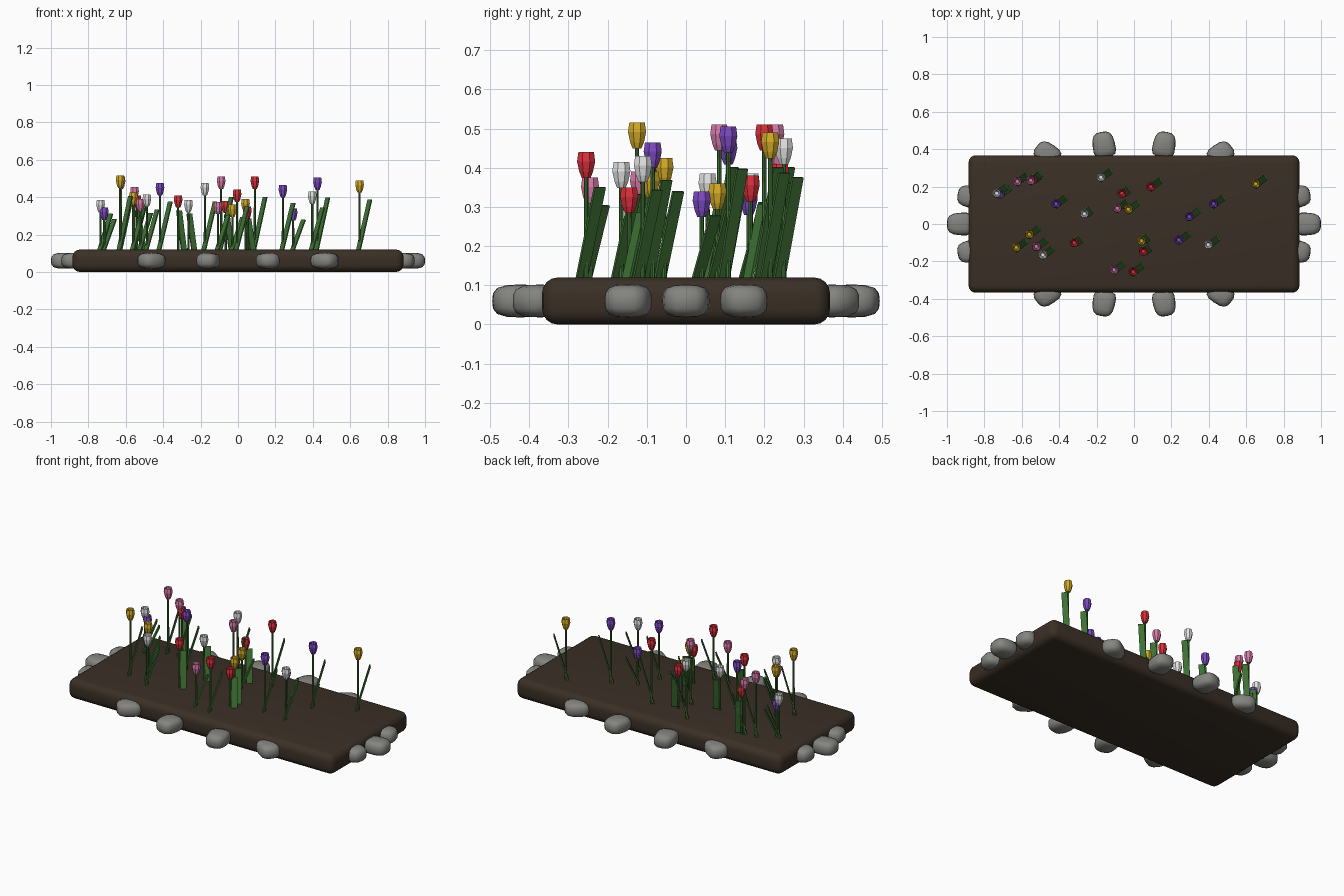
import bpy, bmesh, math
from mathutils import Vector, Matrix

if "Cube" in bpy.data.objects:
    bpy.data.objects.remove(bpy.data.objects["Cube"])


def material(name, r, g, b):
    m = bpy.data.materials.new(name)
    m.diffuse_color = (r, g, b, 1)
    m.use_nodes = True
    m.node_tree.nodes["Principled BSDF"].inputs["Base Color"].default_value = m.diffuse_color
    return m


SOIL = material("dark soil", 0.042, 0.029, 0.019)
STONE = material("grey stone", 0.23, 0.23, 0.215)
GREEN = material("leaf green", 0.05, 0.17, 0.035)
PETAL = {
    "red": material("red petal", 0.72, 0.03, 0.045),
    "yellow": material("yellow petal", 0.68, 0.42, 0.02),
    "pink": material("pink petal", 0.70, 0.20, 0.40),
    "white": material("white petal", 0.78, 0.78, 0.78),
    "purple": material("purple petal", 0.21, 0.07, 0.56),
}


def finish(bm, name, mat, smooth=None):
    bmesh.ops.recalc_face_normals(bm, faces=bm.faces)
    me = bpy.data.meshes.new(name)
    bm.to_mesh(me)
    bm.free()
    me.materials.append(mat)
    ob = bpy.data.objects.new(name, me)
    bpy.context.collection.objects.link(ob)
    if smooth is not None:
        bpy.context.view_layer.objects.active = ob
        ob.select_set(True)
        bpy.ops.object.shade_smooth_by_angle(angle=math.radians(smooth))
        ob.select_set(False)
    return ob


# soil bed: slab with rounded edges
bm = bmesh.new()
bmesh.ops.create_cube(bm, size=1)
bmesh.ops.scale(bm, vec=(1.77, 0.735, 0.12), verts=bm.verts)
bmesh.ops.translate(bm, vec=(0, 0, 0.06), verts=bm.verts)
bmesh.ops.bevel(bm, geom=bm.edges[:], offset=0.04, segments=4, profile=0.5, affect='EDGES')
finish(bm, "soil_bed", SOIL, 40)

# border stones: rounded cubes set on an ellipse, every 20 degrees
bm = bmesh.new()
for i in range(18):
    t = math.radians(20 * i)
    made = bmesh.ops.create_cube(bm, size=2)["verts"]
    edges = list({e for v in made for e in v.link_edges})
    bmesh.ops.subdivide_edges(bm, edges=edges, cuts=3, use_grid_fill=True)
    stone = [v for v in bm.verts if not v.tag]
    yaw = math.atan2(0.43 * math.sin(t), 0.93 * math.cos(t))
    if abs(math.cos(t)) < 0.3:
        yaw = t
    place = (Matrix.Translation((0.93 * math.cos(t), 0.43 * math.sin(t), 0.06))
             @ Matrix.Rotation(yaw, 4, 'Z'))
    for v in stone:
        p = v.co.copy()
        n = sum(abs(c) ** 3.2 for c in p) ** (1 / 3.2)   # rounded box
        p /= n
        v.co = place @ Vector((p.x * 0.07, p.y * 0.06 * (1 - 0.1 * p.x), p.z * 0.042))
        v.tag = True
finish(bm, "border_stones", STONE, 60)

# tulips: colour -> (x, y, top height, leaf type)
TULIPS = {
    "red": [(-.32, -.1, .41, 1), (-.005, -.255, .44, 0), (.09, .2, .51, 0),
            (.05, -.145, .35, 1), (-.065, .165, .38, 1), (-.54, .24, .41, 1)],
    "yellow": [(-.63, -.125, .515, 0), (-.56, -.055, .425, 0), (-.03, .08, .36, 0),
               (.04, -.09, .39, 1), (.65, .215, .49, 0)],
    "pink": [(-.625, .228, .51, 0), (-.553, .233, .455, 0), (-.522, -.12, .39, 0),
             (-.09, .085, .51, 0), (-.107, -.245, .375, 0)],
    "white": [(-.735, .165, .385, 0), (-.265, .055, .385, 1), (-.177, .25, .475, 0),
              (-.487, -.165, .415, 0), (.397, -.11, .43, 0)],
    "purple": [(-.715, .16, .345, 0), (-.417, .108, .475, 0), (.425, .108, .505, 0),
               (.24, -.085, .465, 0), (.295, .04, .34, 0)],
}
# blossom outline (radius, height below top), outside up, lip, then inside down
CUP = [(.012, -.066), (.019, -.050), (.025, -.024), (.0215, 0), (.016, -.003), (.010, -.035)]


def blossom(bm, x, y, top, sides=8):
    rings = []
    for r, dz in CUP:
        rings.append([bm.verts.new((x + r * math.cos(a), y + r * math.sin(a), top + dz))
                      for a in (2 * math.pi * (k + .5) / sides for k in range(sides))])
    for lo, hi in zip(rings, rings[1:]):
        for k in range(sides):
            j = (k + 1) % sides
            bm.faces.new((lo[k], lo[j], hi[j], hi[k]))
    bm.faces.new(rings[0][::-1])
    bm.faces.new(rings[-1])


def stem(bm, x, y, top):
    h = top - 0.06 - 0.09
    bmesh.ops.create_cone(bm, cap_ends=True, segments=8, radius1=.0065, radius2=.0055, depth=h,
                          matrix=Matrix.Translation((x, y, 0.09 + h / 2)))


def leaf(bm, x, y, top, kind):
    # flat strip leaning away from the stem
    tip = 0.12 + 0.72 * (top - 0.12)
    if kind == 0:
        base, end = Vector((x - .010, y - .015, .10)), Vector((x + .055, y + .035, tip))
    else:
        base, end = Vector((x + .033, y - .010, .10)), Vector((x + .005, y + .030, tip))
    up = end - base
    lean = Vector((up.x, up.y, 0)).normalized()
    wide = Vector((-lean.y, lean.x, 0))
    thick = up.normalized().cross(wide)
    m = Matrix((wide, thick, up.normalized())).transposed().to_4x4()
    m.translation = (base + end) / 2
    bmesh.ops.create_cube(bm, size=1, matrix=m @ Matrix.Diagonal((.034, .007, up.length, 1)))


stems, leaves = bmesh.new(), bmesh.new()
for colour, spots in TULIPS.items():
    bm = bmesh.new()
    for x, y, top, kind in spots:
        blossom(bm, x, y, top)
        stem(stems, x, y, top)
        leaf(leaves, x, y, top, kind)
    finish(bm, colour + "_blossoms", PETAL[colour])
finish(stems, "stems", GREEN, 40)
finish(leaves, "leaves", GREEN)
